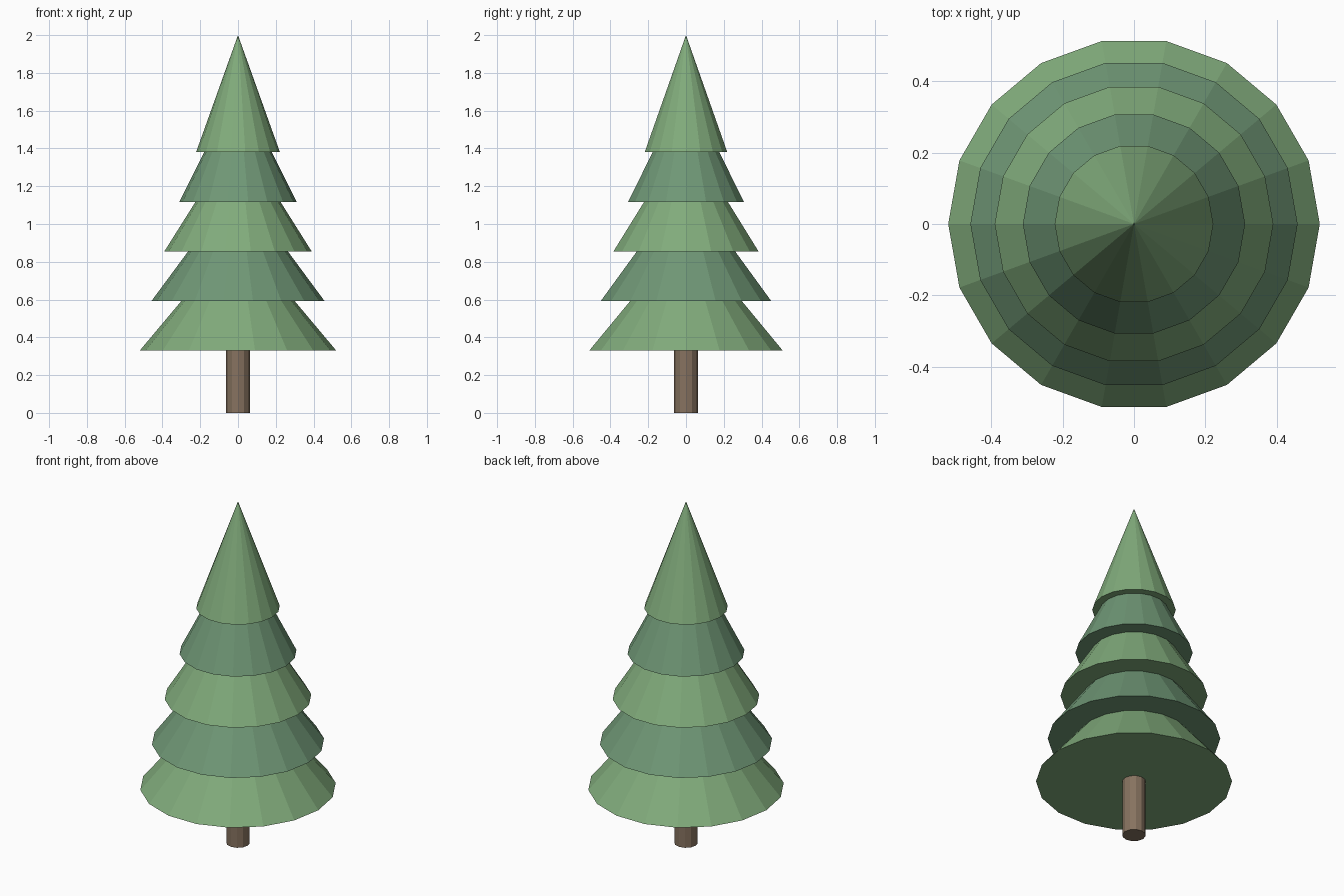
import bpy, bmesh
from math import cos, sin, tau

if "Cube" in bpy.data.objects:
    bpy.data.objects.remove(bpy.data.objects["Cube"])


def material(name, rgb):
    mat = bpy.data.materials.new(name)
    mat.diffuse_color = (*rgb, 1)
    mat.use_nodes = True
    mat.node_tree.nodes["Principled BSDF"].inputs["Base Color"].default_value = mat.diffuse_color
    return mat


def ring(bm, radius, z, sides):
    return [bm.verts.new((radius * cos(tau * i / sides), radius * sin(tau * i / sides), z))
            for i in range(sides)]


def finish(bm, name, mat):
    bmesh.ops.recalc_face_normals(bm, faces=bm.faces)
    mesh = bpy.data.meshes.new(name)
    bm.to_mesh(mesh)
    bm.free()
    mesh.materials.append(mat)
    bpy.context.collection.objects.link(bpy.data.objects.new(name, mesh))


def cone(name, radius, z, height, mat, sides=18):
    bm = bmesh.new()
    base = ring(bm, radius, z, sides)
    tip = bm.verts.new((0, 0, z + height))
    bm.faces.new(base[::-1])
    for i in range(sides):
        bm.faces.new((base[i], base[(i + 1) % sides], tip))
    finish(bm, name, mat)


def cylinder(name, radius, z0, z1, mat, sides=12):
    bm = bmesh.new()
    low, high = ring(bm, radius, z0, sides), ring(bm, radius, z1, sides)
    bm.faces.new(low[::-1])
    bm.faces.new(high)
    for i in range(sides):
        j = (i + 1) % sides
        bm.faces.new((low[i], low[j], high[j], high[i]))
    finish(bm, name, mat)


light_green = material("light_green", (0.22, 0.41, 0.20))
dark_green = material("dark_green", (0.16, 0.31, 0.18))
brown = material("bark_brown", (0.24, 0.17, 0.115))

# Trunk, running up into the lowest tier
cylinder("trunk", 0.0625, 0, 0.45, brown)

# Five overlapping foliage tiers in alternating greens
for i, radius in enumerate((0.52, 0.458, 0.39, 0.311, 0.222)):
    cone(f"foliage_tier_{i + 1}", radius, 0.33 + 0.2625 * i, 0.62,
         dark_green if i % 2 else light_green)
